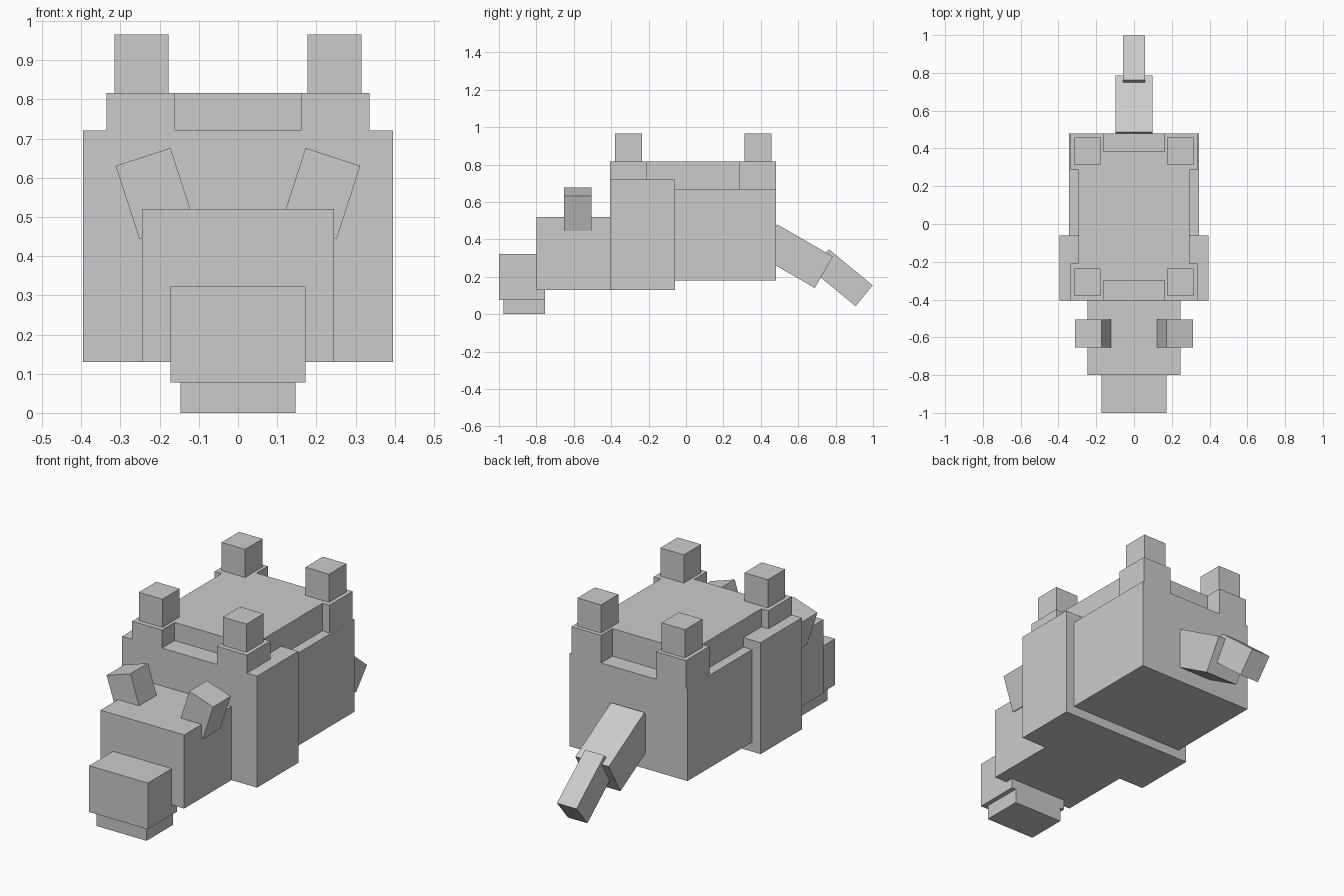
import bpy
from math import radians
from mathutils import Vector

default = bpy.data.objects.get("Cube")
if default:
    bpy.data.objects.remove(default, do_unlink=True)

grey = bpy.data.materials.new("plain grey")
grey.use_nodes = True
grey.diffuse_color = (0.6, 0.6, 0.6, 1)
grey.node_tree.nodes["Principled BSDF"].inputs["Base Color"].default_value = (0.6, 0.6, 0.6, 1)


def block(name, centre, size, rotation=(0, 0, 0)):
    """Add a flat-shaded box with its size baked into the mesh."""
    bpy.ops.mesh.primitive_cube_add(size=1, location=centre)
    obj = bpy.context.object
    obj.name = obj.data.name = name
    for vert in obj.data.vertices:
        vert.co *= Vector(size)
    obj.rotation_euler = [radians(a) for a in rotation]
    obj.data.materials.append(grey)
    return obj


def span(name, xs, ys, zs):
    """Add a box from its limits on each axis."""
    limits = (xs, ys, zs)
    return block(name, [(a + b) / 2 for a, b in limits], [b - a for a, b in limits])


def wide(name, half, ys, zs):
    """Add a box centred on x = 0."""
    return span(name, (-half, half), ys, zs)


# Torso
wide("hindquarters", 0.345, (-0.08, 0.48), (0.18, 0.67))
wide("shoulders", 0.395, (-0.405, -0.06), (0.13, 0.72))
wide("belly", 0.295, (-0.30, 0.385), (0.60, 0.816))

# Head
wide("head", 0.245, (-0.80, -0.40), (0.13, 0.52))
wide("snout", 0.172, (-1.0, -0.755), (0.077, 0.322))
wide("jaw", 0.147, (-0.975, -0.755), (0, 0.077))

# Paired ears, upper legs and feet
for side, label in ((1, "left"), (-1, "right")):
    block(f"{label}_ear", (side * 0.212, -0.58, 0.56), (0.147, 0.147, 0.196), (0, side * 18, 0))
    for end, leg_y, foot_y, leg_base in (
        ("front", (-0.405, -0.21), (-0.38, -0.235), 0.65),
        ("back", (0.285, 0.48), (0.312, 0.458), 0.62),
    ):
        span(f"{label}_{end}_leg", sorted((side * 0.161, side * 0.336)), leg_y, (leg_base, 0.816))
        span(f"{label}_{end}_foot", sorted((side * 0.177, side * 0.315)), foot_y, (0.80, 0.965))

# Two-part drooping tail
block("tail_base", (0, 0.588, 0.31), (0.196, 0.344, 0.194), (-30, 0, 0))
block("tail_tip", (0, 0.835, 0.195), (0.114, 0.304, 0.144), (-39.5, 0, 0))
